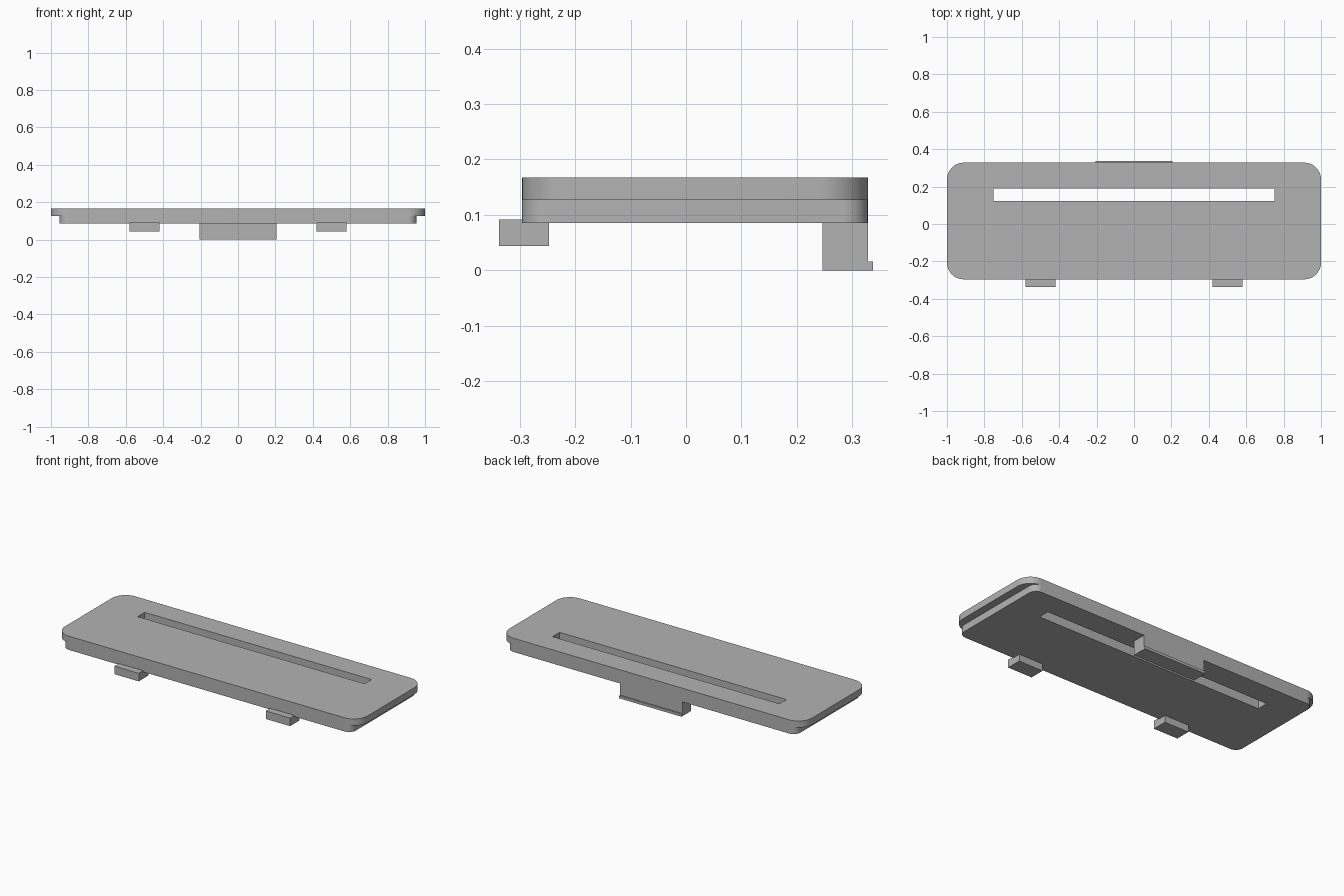
import bpy, bmesh
from math import radians, sin, cos

cube = bpy.data.objects.get("Cube")
if cube:
    bpy.data.objects.remove(cube)

# Single grey plastic
grey = bpy.data.materials.new("grey plastic")
grey.use_nodes = True
color = (0.45, 0.45, 0.45, 1)
grey.diffuse_color = color
grey.node_tree.nodes["Principled BSDF"].inputs["Base Color"].default_value = color

BACK, FRONT = 0.328, -0.296
SLOT = [(-0.75, 0.123), (0.75, 0.123), (0.75, 0.19), (-0.75, 0.19)]


def finish(name, bm):
    bmesh.ops.recalc_face_normals(bm, faces=bm.faces)
    mesh = bpy.data.meshes.new(name)
    bm.to_mesh(mesh)
    bm.free()
    mesh.materials.append(grey)
    obj = bpy.data.objects.new(name, mesh)
    bpy.context.collection.objects.link(obj)
    return obj


def rounded_outline(half_width, radius, steps=10):
    """Rounded rectangle between the front and back edges."""
    x, back, front = half_width - radius, BACK - radius, FRONT + radius
    corners = [(x, back), (-x, back), (-x, front), (x, front)]
    points = []
    for i, (cx, cy) in enumerate(corners):
        for s in range(steps + 1):
            a = radians(90 * (i + s / steps))
            points.append((cx + radius * cos(a), cy + radius * sin(a)))
    return points


def slotted_plate(name, half_width, radius, z0, z1):
    """Rounded plate with the long slot running right through it."""
    bm = bmesh.new()
    for loop in (rounded_outline(half_width, radius), SLOT):
        verts = [bm.verts.new((x, y, z0)) for x, y in loop]
        for a, b in zip(verts, verts[1:] + verts[:1]):
            bm.edges.new((a, b))
    bmesh.ops.triangle_fill(bm, edges=bm.edges[:], use_beauty=True,
                            normal=(0, 0, 1))
    top = bmesh.ops.extrude_face_region(bm, geom=bm.faces[:], use_keep_orig=True)["geom"]
    bmesh.ops.translate(bm, vec=(0, 0, z1 - z0),
                        verts=[g for g in top if isinstance(g, bmesh.types.BMVert)])
    obj = finish(name, bm)
    bpy.ops.object.select_all(action="DESELECT")
    obj.select_set(True)
    bpy.context.view_layer.objects.active = obj
    bpy.ops.object.shade_smooth_by_angle(angle=radians(30))


def extruded_profile(name, profile, x0, x1):
    """Side profile in y and z, extruded along x."""
    bm = bmesh.new()
    face = bm.faces.new([bm.verts.new((x0, y, z)) for y, z in profile])
    end = bmesh.ops.extrude_face_region(bm, geom=[face], use_keep_orig=True)["geom"]
    bmesh.ops.translate(bm, vec=(x1 - x0, 0, 0),
                        verts=[g for g in end if isinstance(g, bmesh.types.BMVert)])
    finish(name, bm)


# Cover: wide top plate over a shorter lower plate
slotted_plate("top_plate", 1.0, 0.09, 0.127, 0.167)
slotted_plate("lower_plate", 0.955, 0.045, 0.085, 0.127)

# Front hinge tabs
tab = [(-0.337, 0.044), (-0.247, 0.044), (-0.247, 0.092), (-0.337, 0.092)]
for side, x in (("left", 0.5), ("right", -0.5)):
    extruded_profile(side + "_front_tab", tab, x - 0.08, x + 0.08)

# Back latch with a small catch lip along its lower edge
latch = [(0.246, 0), (0.337, 0), (0.337, 0.016), (BACK, 0.016),
         (BACK, 0.086), (0.246, 0.086)]
extruded_profile("back_latch", latch, -0.206, 0.206)
